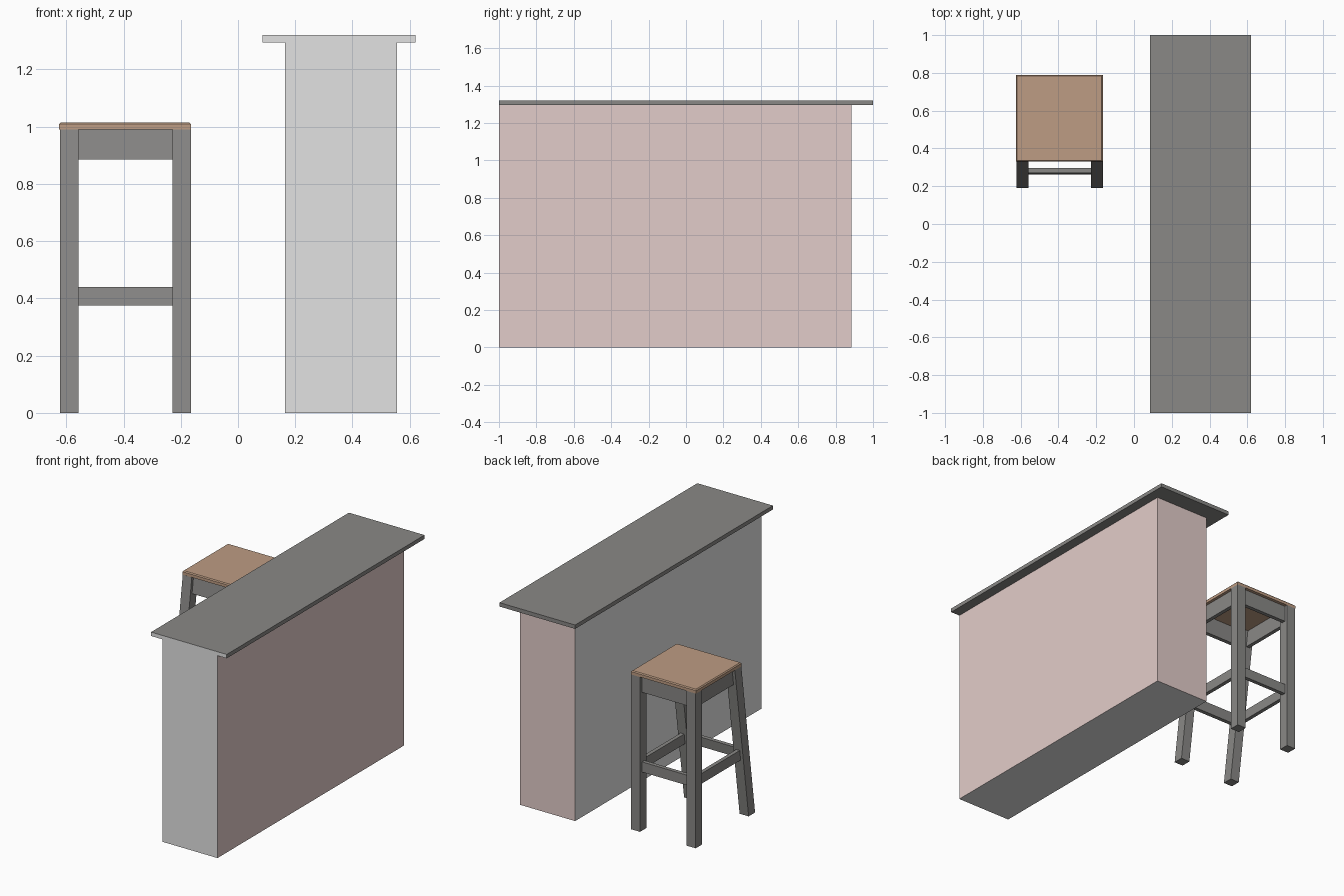
import bpy, bmesh

if "Cube" in bpy.data.objects:
    bpy.data.objects.remove(bpy.data.objects["Cube"])


def material(name, rgb):
    m = bpy.data.materials.new(name)
    m.diffuse_color = (*[(c / 255) ** 2.2 for c in rgb], 1)
    m.use_nodes = True
    m.node_tree.nodes["Principled BSDF"].inputs["Base Color"].default_value = m.diffuse_color
    return m


LIGHT = material("light grey", (226, 226, 226))
PINK = material("dusty pink", (226, 203, 200))
DARK = material("dark grey", (136, 135, 133))
WOOD = material("wood", (188, 155, 130))


def block(name, x, y, z, mats, shear=0.0, rule=None, bevel=0.0):
    """Box from ranges; shear is the change of y between the floor and z = 1."""
    bm = bmesh.new()
    bmesh.ops.create_cube(bm, size=1)
    for v in bm.verts:
        v.co = [r[0] if c < 0 else r[1] for c, r in zip(v.co, (x, y, z))]
        v.co.y += shear * v.co.z
    if rule:
        bm.normal_update()
        for f in bm.faces:
            f.material_index = rule(f.normal)
    if bevel:
        top = [e for e in bm.edges if all(v.co.z > z[1] - 0.001 for v in e.verts)]
        bmesh.ops.bevel(bm, geom=top, offset=bevel, segments=1, affect='EDGES')
    me = bpy.data.meshes.new(name)
    bm.to_mesh(me)
    bm.free()
    for m in mats:
        me.materials.append(m)
    ob = bpy.data.objects.new(name, me)
    bpy.context.collection.objects.link(ob)
    return ob


# Counter: pink on the right and back, light grey elsewhere
block("counter_body", (0.165, 0.555), (-1, 0.885), (0, 1.295), [LIGHT, PINK],
      rule=lambda n: 1 if n.x > 0.5 or n.y > 0.5 else 0)
block("counter_top", (0.085, 0.62), (-1, 1), (1.295, 1.32), [DARK, LIGHT],
      rule=lambda n: 1 if n.y < -0.5 else 0)

# Stool seat
block("seat", (-0.625, -0.165), (0.33, 0.79), (0.99, 1.015), [WOOD], bevel=0.006)

# Legs: upright at the back, splayed at the front
SPLAY = 0.141
LEGS = {"left": (-0.622, -0.558), "right": (-0.228, -0.165)}
for side, x in LEGS.items():
    block("front_leg_" + side, x, (0.19, 0.255), (0, 0.99), [DARK], shear=SPLAY)
    block("back_leg_" + side, x, (0.725, 0.79), (0, 0.99), [DARK])

# Aprons under the seat and footrest rails lower down, on all four sides
for name, z in (("apron", (0.885, 0.99)), ("rail", (0.375, 0.44))):
    block("front_" + name, (-0.558, -0.228), (0.208, 0.234), z, [DARK], shear=SPLAY)
    block("back_" + name, (-0.558, -0.228), (0.745, 0.77), z, [DARK])
    for side, x in LEGS.items():
        c = sum(x) / 2
        ob = block(f"{side}_{name}", (c - 0.0125, c + 0.0125), (0.25, 0.727), z, [DARK])
        for v in ob.data.vertices:      # front end follows the splayed leg
            if v.co.y < 0.5:
                v.co.y += SPLAY * v.co.z
